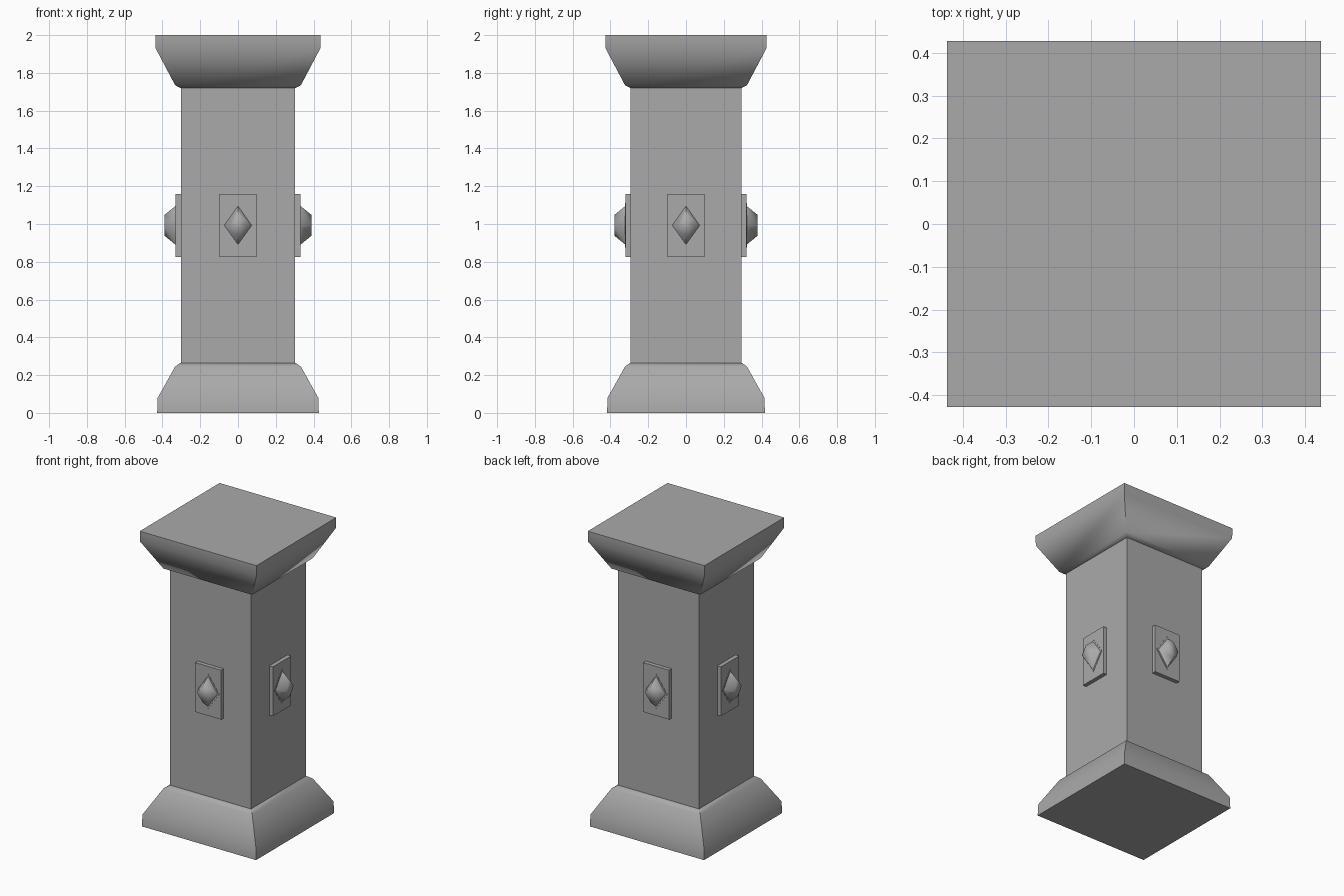
import bpy
import bmesh
import math
from mathutils import Matrix, Vector

cube = bpy.data.objects.get("Cube")
if cube:
    bpy.data.objects.remove(cube, do_unlink=True)

GREY = (0.4, 0.4, 0.4, 1)
stone = bpy.data.materials.new("grey_stone")
stone.use_nodes = True
stone.diffuse_color = GREY
stone.node_tree.nodes["Principled BSDF"].inputs["Base Color"].default_value = GREY

SHAFT_X, SHAFT_Y = 0.303, 0.293
SQUARE = [(-1, -1), (1, -1), (1, 1), (-1, 1)]
DIAMOND = [(1, 0), (0, 1), (-1, 0), (0, -1)]


def stack(name, shape, rings, matrix=Matrix(), smooth=None):
    """Skin a closed solid through rings of (half_x, half_y, height)."""
    bm = bmesh.new()
    loops = [[bm.verts.new(matrix @ Vector((sx * hx, sy * hy, h)))
              for sx, sy in shape] for hx, hy, h in rings]
    n = len(shape)
    for low, high in zip(loops, loops[1:]):
        for i in range(n):
            j = (i + 1) % n
            bm.faces.new((low[i], low[j], high[j], high[i]))
    bm.faces.new(loops[0][::-1])
    bm.faces.new(loops[-1])
    bmesh.ops.recalc_face_normals(bm, faces=bm.faces)
    mesh = bpy.data.meshes.new(name)
    bm.to_mesh(mesh)
    bm.free()
    mesh.materials.append(stone)
    obj = bpy.data.objects.new(name, mesh)
    bpy.context.collection.objects.link(obj)
    if smooth:
        bpy.ops.object.select_all(action='DESELECT')
        obj.select_set(True)
        bpy.context.view_layer.objects.active = obj
        bpy.ops.object.shade_smooth_by_angle(angle=math.radians(smooth))
    return obj


def trim(name, profile):
    """Square moulding from (overhang beyond the shaft, height) pairs."""
    rings = [(SHAFT_X + o, SHAFT_Y + o, z) for o, z in profile]
    return stack(name, SQUARE, rings, smooth=45)


# Shaft, base and capital
stack("shaft", SQUARE, [(SHAFT_X, SHAFT_Y, 0.2), (SHAFT_X, SHAFT_Y, 1.8)])
trim("base", [(0.125, 0), (0.122, 0.08), (0.03, 0.245), (0.002, 0.265)])
trim("capital", [(0.002, 1.72), (0.03, 1.735), (0.133, 1.93), (0.134, 2.0)])

# Plaque and gem on each of the four sides
for i, side in enumerate(("front", "left", "back", "right")):
    depth = SHAFT_X if i % 2 else SHAFT_Y
    face = (Matrix.Rotation(i * math.pi / 2, 4, 'Z')
            @ Matrix.Translation((0, -depth, 0.993))
            @ Matrix.Rotation(math.pi / 2, 4, 'X'))
    stack(side + "_plaque", SQUARE,
          [(0.098, 0.167, -0.02), (0.098, 0.167, 0.027)], face)
    stack(side + "_gem_rim", DIAMOND,
          [(0.085, 0.118, 0.02), (0.085, 0.118, 0.029)], face)
    stack(side + "_gem", DIAMOND,
          [(0.075, 0.105, 0.025), (0.041, 0.056, 0.085)], face, smooth=85)
